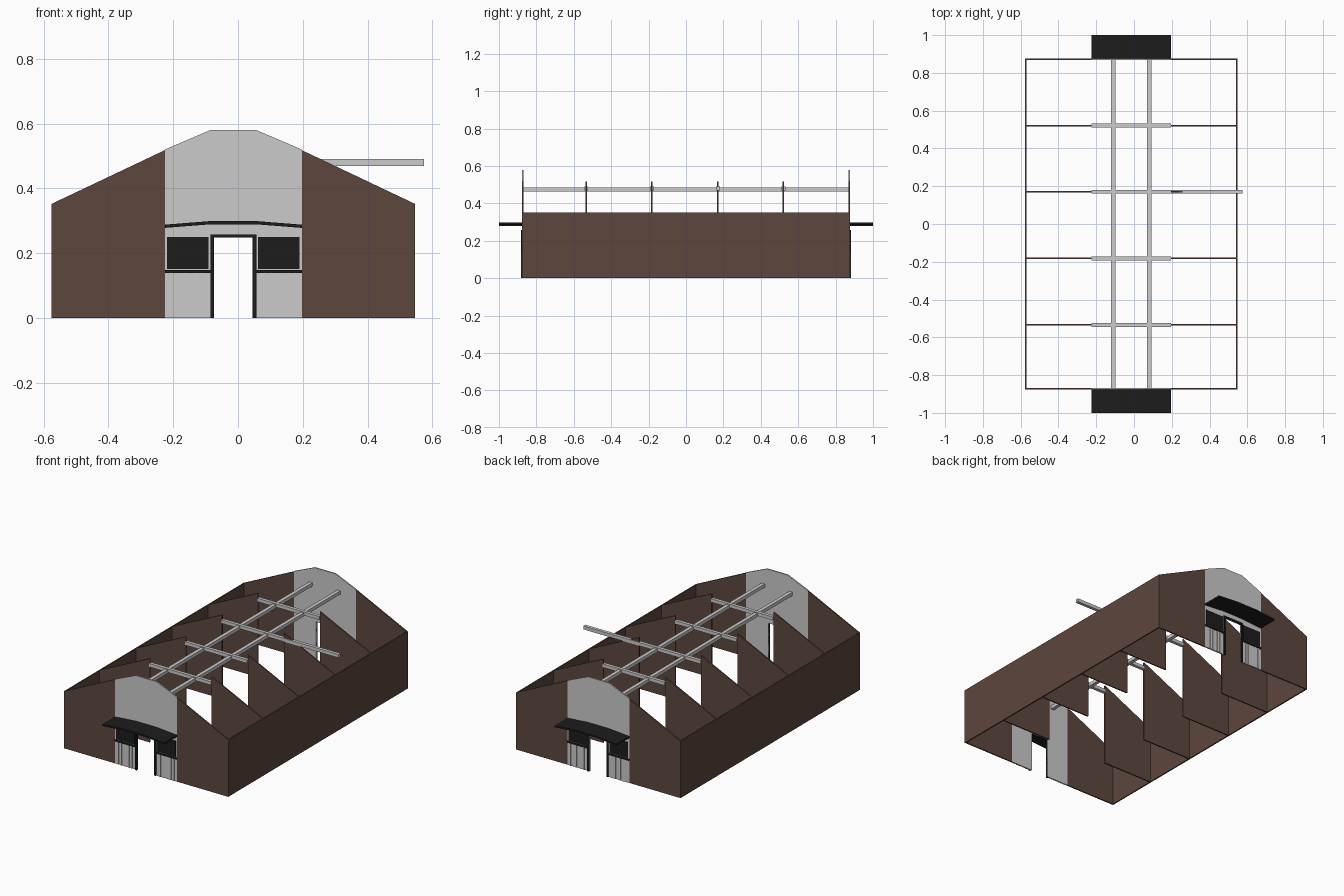
import bpy, bmesh

if "Cube" in bpy.data.objects:
    bpy.data.objects.remove(bpy.data.objects["Cube"])

CX = -0.0145                          # building axis (one tie beam sticks out to +x)
HW, HI, HF = 0.5615, 0.2115, 0.071    # half widths: outer wall, porch bay, ridge flat
EAVE, SHOULDER, RIDGE = 0.352, 0.518, 0.58
END = 0.876                           # outer face of the gable ends
T = 0.008                             # wall thickness


def material(name, rgb):
    m = bpy.data.materials.new(name)
    m.diffuse_color = (*rgb, 1)
    m.use_nodes = True
    m.node_tree.nodes["Principled BSDF"].inputs["Base Color"].default_value = m.diffuse_color
    return m


BROWN = material("brown_panel", (0.11, 0.062, 0.046))
BLACK = material("black_trim", (0.012, 0.012, 0.012))


def prism(name, profile, y0, y1, mat=None):
    """Extrude an x-z outline (x measured from the building axis) from y0 to y1."""
    bm = bmesh.new()
    face = bm.faces.new([bm.verts.new((CX + x, y0, z)) for x, z in profile])
    ext = bmesh.ops.extrude_face_region(bm, geom=[face])
    verts = [v for v in ext["geom"] if isinstance(v, bmesh.types.BMVert)]
    bmesh.ops.translate(bm, verts=verts, vec=(0, y1 - y0, 0))
    bmesh.ops.recalc_face_normals(bm, faces=bm.faces)
    me = bpy.data.meshes.new(name)
    bm.to_mesh(me)
    bm.free()
    ob = bpy.data.objects.new(name, me)
    bpy.context.collection.objects.link(ob)
    if mat:
        me.materials.append(mat)
    return ob


def box(name, x0, x1, y0, y1, z0, z1, mat=None):
    return prism(name, [(x0, z0), (x1, z0), (x1, z1), (x0, z1)], y0, y1, mat)


def wing(name, s, y0, y1):
    """Sloped brown panel on side s."""
    prism(name, [(s * HI, 0), (s * HW, 0), (s * HW, EAVE), (s * HI, SHOULDER)],
          y0, y1, BROWN)


# Long side walls
for s in (-1, 1):
    box("side_wall", s * (HW - T), s * HW, -END, END, 0, EAVE, BROWN)

# Stall partitions and the tie beams between them
for y in (-0.534, -0.182, 0.171, 0.521):
    for s in (-1, 1):
        wing("partition", s, y - T / 2, y + T / 2)
    reach = 0.5895 if y == 0.171 else HI
    box("tie_beam", -HI, reach, y - 0.01, y + 0.01, 0.469, 0.49)

# Long roof beams
for s in (-1, 1):
    box("roof_beam", s * 0.084, s * 0.106, -END + T, END - T, 0.463, 0.484)

# Both gable ends, e = -1 front, +1 back
for e in (-1, 1):
    face, inner = e * END, e * (END - T)
    for s in (-1, 1):
        wing("gable_wing", s, inner, face)

    # Central wall with door opening
    prism("gable_centre",
          [(-HI, 0), (-0.06, 0), (-0.06, 0.248), (0.06, 0.248), (0.06, 0), (HI, 0),
           (HI, SHOULDER + 0.002), (HF, RIDGE), (-HF, RIDGE), (-HI, SHOULDER + 0.002)],
          inner, face)

    # Door frame
    prism("door_frame",
          [(-HF, 0), (-0.06, 0), (-0.06, 0.248), (0.06, 0.248), (0.06, 0),
           (HF, 0), (HF, 0.258), (-HF, 0.258)],
          inner + e * 0.002, face + e * 0.007, BLACK)

    # Windows, sills and boarding either side of the door
    for s in (-1, 1):
        box("window", s * 0.077, s * 0.204, face - e * 0.001, face + e * 0.002,
            0.151, 0.25, BLACK)
        box("window_sill", s * HF, s * HI, face - e * 0.001, face + e * 0.006,
            0.138, 0.148, BLACK)
        for x in (0.098, 0.117, 0.150, 0.169, 0.19):
            box("board_batten", s * (x - 0.0035), s * (x + 0.0035),
                face - e * 0.001, face + e * 0.003, 0, 0.138)

    # Bent canopy over the entrance
    prism("canopy",
          [(-HI, 0.278), (-HF, 0.289), (HF, 0.289), (HI, 0.278),
           (HI, 0.288), (HF, 0.299), (-HF, 0.299), (-HI, 0.288)],
          face, e * 1.0, BLACK)
